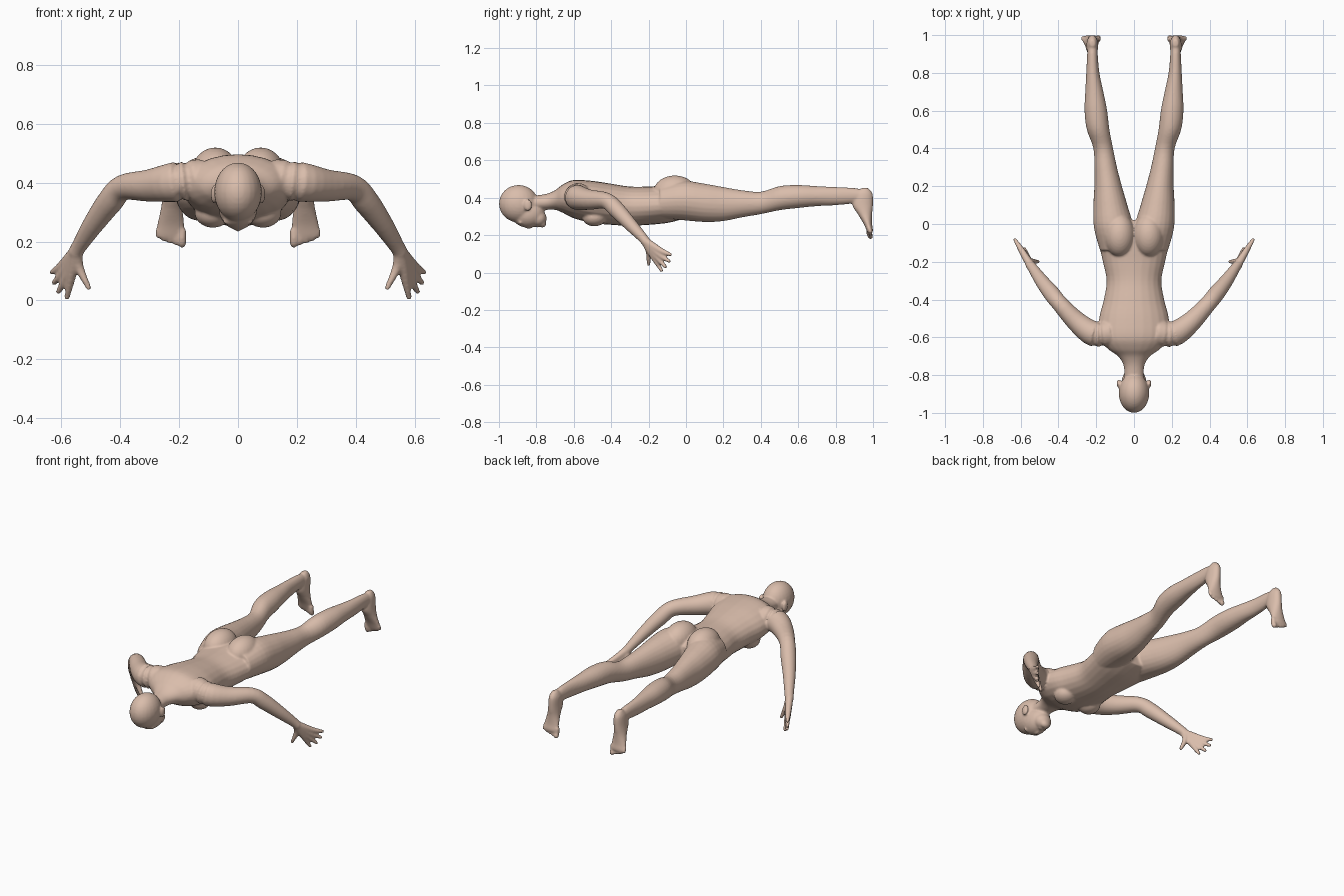
import bpy, bmesh, math
from mathutils import Vector, Matrix

if "Cube" in bpy.data.objects:
    bpy.data.objects.remove(bpy.data.objects["Cube"], do_unlink=True)

skin = bpy.data.materials.new("tan skin")
skin.use_nodes = True
tone = (0.70, 0.51, 0.41, 1)
skin.diffuse_color = tone
skin.node_tree.nodes["Principled BSDF"].inputs["Base Color"].default_value = tone

X, Y, Z = Vector((1, 0, 0)), Vector((0, 1, 0)), Vector((0, 0, 1))
SIDES, STEPS = 24, 4
bm = bmesh.new()


def refine(rows):
    """Smooth a list of stations with a Catmull-Rom spline."""
    rows = [Vector(r) for r in rows]
    out = []
    for i in range(len(rows) - 1):
        a, b, c = rows[max(i - 1, 0)], rows[i], rows[i + 1]
        d = rows[min(i + 2, len(rows) - 1)]
        for k in range(STEPS):
            t = k / STEPS
            out.append(b + (c - a) * (t / 2)
                       + (a * 2 - b * 5 + c * 4 - d) * (t * t / 2)
                       + (b * 3 - a - c * 3 + d) * (t ** 3 / 2))
    return out + [rows[-1]]


def loft(sections):
    """Skin elliptical sections given as centre, half axis, half axis."""
    rings = []
    for c, u, v in sections:
        angles = [math.tau * k / SIDES for k in range(SIDES)]
        rings.append([bm.verts.new(c + u * math.cos(a) + v * math.sin(a)) for a in angles])
    for p, q in zip(rings, rings[1:]):
        for k in range(SIDES):
            n = (k + 1) % SIDES
            bm.faces.new((p[k], p[n], q[n], q[k]))
    bm.faces.new(rings[0])
    bm.faces.new(rings[-1])


def ball(centre, radii):
    m = Matrix.Translation(centre) @ Matrix.Diagonal((*radii, 1))
    bmesh.ops.create_uvsphere(bm, u_segments=24, v_segments=16, radius=1, matrix=m)


def tube(points, side):
    """Round limb through x, y, z, radius stations with a rounded tip."""
    rows = refine([(p[0] * side, *p[1:]) for p in points])
    sections = []
    for i, r in enumerate(rows):
        t = rows[min(i + 1, len(rows) - 1)].xyz - rows[max(i - 1, 0)].xyz
        u = t.cross(X).normalized()
        sections.append((r.xyz, u * r.w, t.cross(u).normalized() * r.w))
    loft(sections)
    ball(rows[-1].xyz, [rows[-1].w] * 3)


def along_y(rows, side=1):
    """Body section rows: y, centre x, half width, top z, bottom z."""
    loft([(Vector((x * side, y, (top + low) / 2)), X * w, Z * ((top - low) / 2))
          for y, x, w, top, low in map(tuple, refine_wide(rows))])


def refine_wide(rows):
    return refine(rows)


# Neck and torso
along_y([(-.82, 0, .052, .41, .33), (-.75, 0, .055, .42, .335),
         (-.70, 0, .085, .44, .335), (-.66, 0, .14, .47, .32),
         (-.60, 0, .185, .495, .29), (-.50, 0, .185, .49, .265),
         (-.40, 0, .16, .475, .255), (-.30, 0, .145, .46, .25),
         (-.20, 0, .165, .46, .255), (-.10, 0, .185, .465, .265),
         (-.02, 0, .18, .45, .285), (.02, 0, .13, .42, .3)])

# Head, face, chin, nose and lips
ball((0, -.895, .368), (.081, .105, .1))
ball((0, -.845, .315), (.066, .09, .075))
ball((0, -.79, .29), (.05, .045, .045))
ball((0, -.768, .266), (.03, .022, .026))
ball((0, -.84, .25), (.012, .024, .017))
ball((0, -.797, .253), (.022, .014, .013))

for s in (1, -1):
    # Ears and brows
    ball((.081 * s, -.845, .36), (.011, .022, .032))
    ball((.03 * s, -.885, .268), (.022, .012, .012))
    # Chest and seat
    ball((.085 * s, -.49, .297), (.062, .065, .05))
    ball((.077 * s, -.06, .43), (.082, .115, .089))

    # Leg
    along_y([(-.14, .10, .08, .46, .29), (-.02, .108, .104, .49, .28),
             (.1, .125, .09, .475, .27), (.2, .137, .073, .457, .275),
             (.3, .15, .06, .44, .295), (.4, .163, .052, .432, .312),
             (.5, .19, .06, .462, .333), (.6, .202, .06, .468, .345),
             (.7, .21, .048, .462, .355), (.8, .218, .035, .457, .36),
             (.9, .22, .028, .452, .37), (.96, .22, .026, .44, .38)], s)

    # Foot, with rows of z, centre x, half width, instep y, sole y
    foot = refine([(.452, .22, .014, .94, .975), (.42, .22, .029, .9, .998),
                   (.36, .222, .033, .89, 1), (.31, .225, .037, .92, .995),
                   (.26, .228, .046, .95, .995), (.225, .23, .05, .965, 1),
                   (.212, .23, .045, .97, .995)])
    loft([(Vector((x * s, (a + b) / 2, z)), X * w, Y * ((b - a) / 2))
          for z, x, w, a, b in map(tuple, foot)])

    # Toes
    for i, tip in enumerate((.194, .196, .202, .21, .22)):
        x, r = .19 + .02 * i, .015 if i == 0 else .0105
        tube([(x, .978, .24, r), (x, .98, tip + .015, r), (x, .986, tip, r)], s)

    # Arm
    tube([(.12, -.575, .41, .07), (.21, -.582, .402, .068),
          (.3, -.52, .39, .055), (.39, -.425, .383, .044),
          (.435, -.37, .335, .044), (.49, -.3, .26, .036),
          (.535, -.235, .19, .027), (.55, -.215, .165, .025)], s)

    # Thumb and fingers, whose roots fan out from the wrist into the palm
    hand = [((.54, -.2, .115), (.507, -.2, .044)),
            ((.565, -.175, .085), (.58, -.13, .01)),
            ((.578, -.16, .087), (.609, -.11, .03)),
            ((.59, -.146, .098), (.624, -.09, .061)),
            ((.598, -.135, .117), (.631, -.082, .096))]
    for knuckle, tip in hand:
        tube([(.548, -.22, .17, .022), (*knuckle, .0165), (*tip, .0095)], s)

# Fuse everything into one soft body
bmesh.ops.recalc_face_normals(bm, faces=bm.faces)
mesh = bpy.data.meshes.new("body")
bm.to_mesh(mesh)
bm.free()
mesh.materials.append(skin)
body = bpy.data.objects.new("body", mesh)
bpy.context.collection.objects.link(body)
fuse = body.modifiers.new("fuse", "REMESH")
fuse.mode = "VOXEL"
fuse.voxel_size = 0.006
fuse.use_smooth_shade = True
soften = body.modifiers.new("soften", "SMOOTH")
soften.factor = 0.5
soften.iterations = 6
